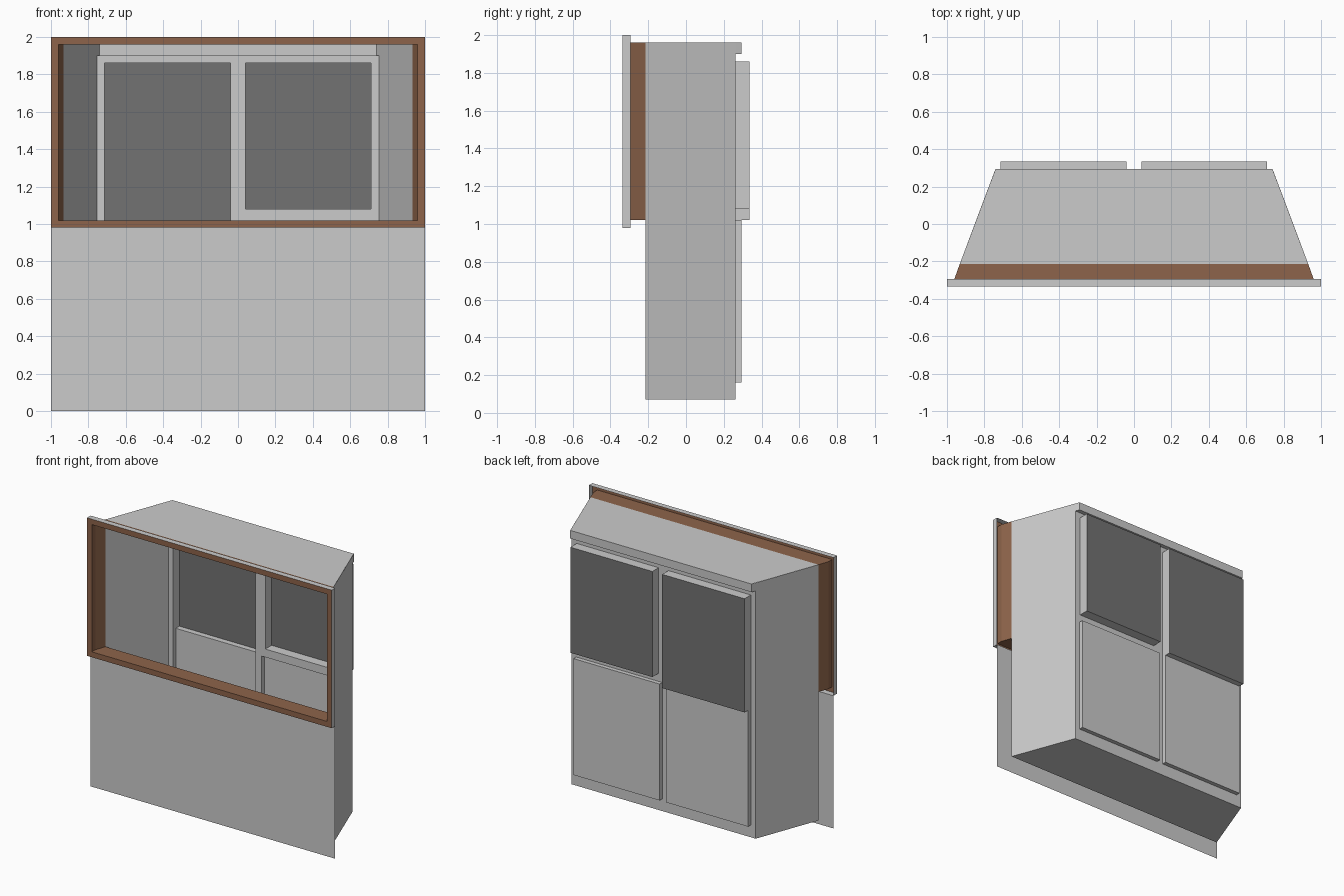
import bpy

if "Cube" in bpy.data.objects:
    bpy.data.objects.remove(bpy.data.objects["Cube"])

FACE, TRIM = -0.335, -0.293                         # front and rear of the surround (y)
FRONT, BACK, LIP, GLASS = -0.215, 0.262, 0.293, 0.335   # other main planes (y)
FLOOR, SILL, HEAD, ROOF = 0.07, 1.02, 1.90, 1.96    # main heights
XF, XB, XL = 0.932, 0.753, 0.741                    # half widths at FRONT, BACK, LIP


def material(name, colour):
    m = bpy.data.materials.new(name)
    m.diffuse_color = (*colour, 1)
    m.use_nodes = True
    m.node_tree.nodes["Principled BSDF"].inputs["Base Color"].default_value = m.diffuse_color
    return m


wood = material("wood", (0.27, 0.127, 0.069))
dark_glass = material("dark_glass", (0.17, 0.17, 0.17))
shell = material("shell", (0.55, 0.55, 0.55))


def build(name, faces, mat=None):
    """Make one object from a list of polygons given as point lists."""
    verts, index, polys = [], {}, []
    for face in faces:
        poly = []
        for p in face:
            key = tuple(round(c, 4) for c in p)
            if key not in index:
                index[key] = len(verts)
                verts.append(key)
            poly.append(index[key])
        polys.append(poly)
    mesh = bpy.data.meshes.new(name)
    mesh.from_pydata(verts, [], polys)
    if mat:
        mesh.materials.append(mat)
    obj = bpy.data.objects.new(name, mesh)
    bpy.context.collection.objects.link(obj)
    return obj


def rect(x0, x1, z0, z1, y):
    """Upright rectangle facing the front."""
    return [(x0, y, z0), (x1, y, z0), (x1, y, z1), (x0, y, z1)]


def loft(*rings):
    """Bands of quads between consecutive rectangles."""
    return [[a[i], a[(i + 1) % 4], b[(i + 1) % 4], b[i]]
            for a, b in zip(rings, rings[1:]) for i in range(4)]


# Front wall sheet below the window
build("front_wall", [rect(-1, 1, 0, 0.98, TRIM)], shell)

# Grey outer edge of the window surround
build("surround_edge", loft(rect(-1, 1, 0.98, 2, TRIM), rect(-1, 1, 0.98, 2, FACE)), shell)

# Wooden face of the surround and its tapering reveal
build("wood_surround", loft(rect(-1, 1, 0.98, 2, FACE),
                            rect(-0.96, 0.96, SILL, ROOF, FACE),
                            rect(-0.96, 0.96, SILL, ROOF, TRIM),
                            rect(-XF, XF, SILL, ROOF, FRONT)), wood)

# Tapered side walls, each with the small step under the rear lip
for name, s in (("left_wall", -1), ("right_wall", 1)):
    main = [(s * XF, FRONT, FLOOR), (s * XB, BACK, FLOOR),
            (s * XB, BACK, ROOF), (s * XF, FRONT, ROOF)]
    lip = [(s * XB, BACK, HEAD), (s * XL, LIP, HEAD),
           (s * XL, LIP, ROOF), (s * XB, BACK, ROOF)]
    build(name, [f if s > 0 else f[::-1] for f in (main, lip)], shell)

# Floor and roof
build("floor", [[(-XF, FRONT, FLOOR), (-XB, BACK, FLOOR),
                 (XB, BACK, FLOOR), (XF, FRONT, FLOOR)]], shell)
build("roof", [[(-XF, FRONT, ROOF), (XF, FRONT, ROOF),
                (XL, LIP, ROOF), (-XL, LIP, ROOF)]], shell)

# Rear lip above the windows
build("rear_lip", [rect(-XL, XL, HEAD, ROOF, LIP)[::-1],
                   [(-XB, BACK, HEAD), (-XL, LIP, HEAD), (XL, LIP, HEAD), (XB, BACK, HEAD)]], shell)

# Window bays: name, x range, z range, depth, is glass
bays = [
    ("upper_left", -0.713, -0.04, SILL, 1.86, GLASS, True),
    ("upper_right", 0.04, 0.71, 1.08, 1.86, GLASS, True),
    ("lower_left", -0.713, -0.04, 0.16, SILL, LIP, False),
    ("lower_right", 0.01, 0.715, 0.16, SILL, LIP, False),
]

# Back wall: a grid of cells leaving out the bays
xs = sorted({-XB, XB, *(b[1] for b in bays), *(b[2] for b in bays)})
zs = sorted({FLOOR, HEAD, *(b[3] for b in bays), *(b[4] for b in bays)})
cells = []
for x0, x1 in zip(xs, xs[1:]):
    for z0, z1 in zip(zs, zs[1:]):
        cx, cz = (x0 + x1) / 2, (z0 + z1) / 2
        if not any(b[1] < cx < b[2] and b[3] < cz < b[4] for b in bays):
            cells.append(rect(x0, x1, z0, z1, BACK)[::-1])
build("back_wall", cells)

# Shallow pockets pushed out of the back wall, closed by their panes
for name, x0, x1, z0, z1, y, glass in bays:
    sides = loft(rect(x0, x1, z0, z1, y), rect(x0, x1, z0, z1, BACK))
    if name == "lower_left":        # opens straight into the bay above
        del sides[2]
    elif name == "upper_left":      # its ledge starts at the lower panel
        sides[0] = [(x0, y, z0), (x1, y, z0), (x1, LIP, z0), (x0, LIP, z0)]
    build(name + "_frame", sides)
    build(name + "_pane", [rect(x0, x1, z0, z1, y)[::-1]], dark_glass if glass else None)
